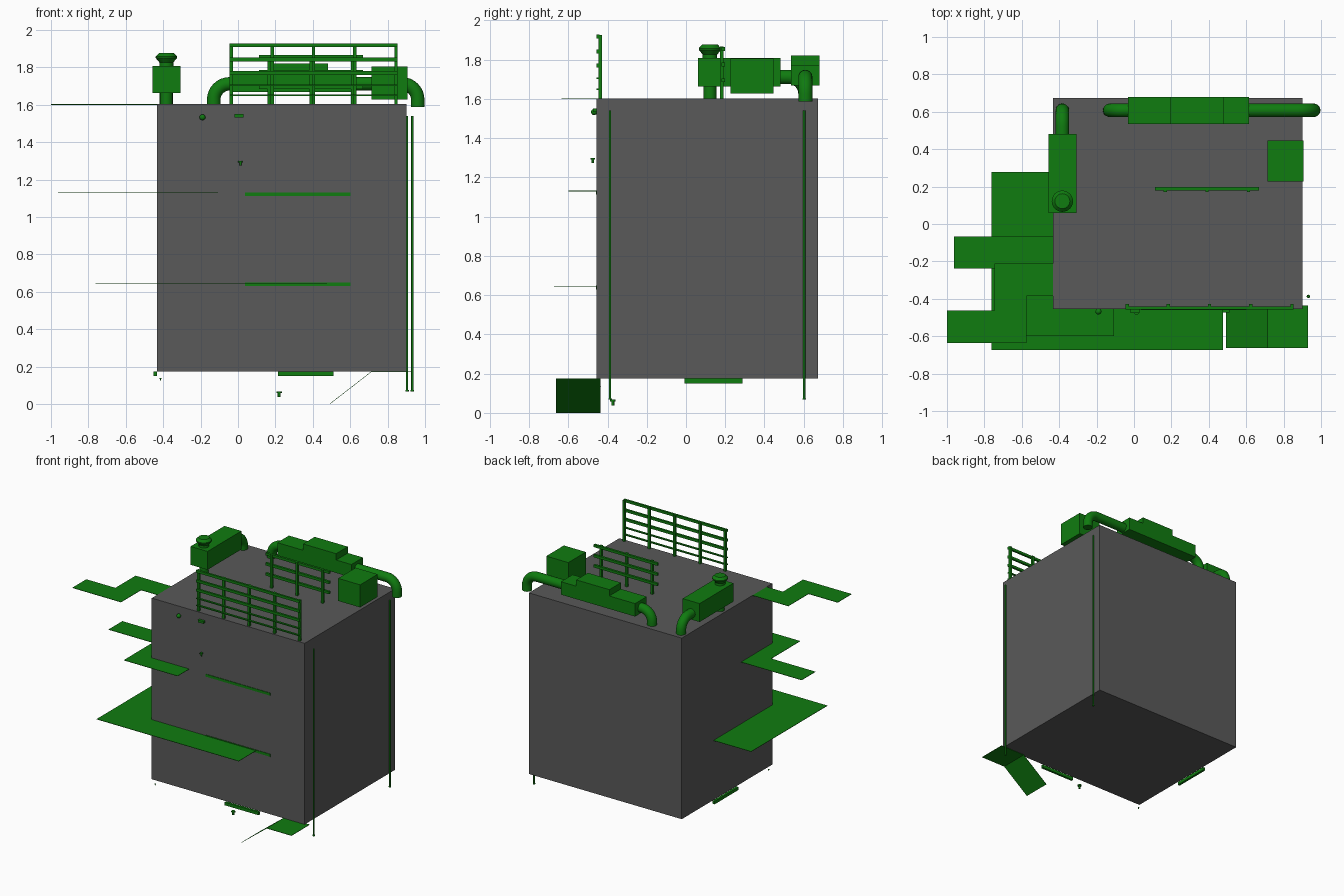
import bpy, bmesh, math
from mathutils import Vector

cube = bpy.data.objects.get("Cube")
if cube:
    bpy.data.objects.remove(cube, do_unlink=True)


def material(name, rgb):
    m = bpy.data.materials.new(name)
    m.use_nodes = True
    m.diffuse_color = (*rgb, 1)
    m.node_tree.nodes["Principled BSDF"].inputs["Base Color"].default_value = (*rgb, 1)
    return m


GREY = material("dark_grey", (0.1, 0.1, 0.1))
GREEN = material("green", (0.005, 0.2, 0.005))


def finish(name, bm, mat=GREEN, smooth=False):
    bmesh.ops.recalc_face_normals(bm, faces=bm.faces)
    me = bpy.data.meshes.new(name)
    bm.to_mesh(me)
    bm.free()
    me.materials.append(mat)
    ob = bpy.data.objects.new(name, me)
    bpy.context.collection.objects.link(ob)
    if smooth:
        bpy.ops.object.select_all(action='DESELECT')
        ob.select_set(True)
        bpy.context.view_layer.objects.active = ob
        bpy.ops.object.shade_smooth_by_angle(angle=math.radians(35))
    return ob


def add_box(bm, x, y, z):
    lo, hi = zip(x, y, z)
    verts = bmesh.ops.create_cube(bm, size=1)["verts"]
    for v in verts:
        v.co = [lo[i] if v.co[i] < 0 else hi[i] for i in range(3)]


def box(name, x, y, z, mat=GREEN):
    bm = bmesh.new()
    add_box(bm, x, y, z)
    return finish(name, bm, mat)


def plate(name, outline, z, t=0.003):
    """Thin horizontal slab from a plan outline."""
    bm = bmesh.new()
    face = bm.faces.new([bm.verts.new((x, y, z - t)) for x, y in outline])
    new = bmesh.ops.extrude_face_region(bm, geom=[face])["geom"]
    bmesh.ops.translate(bm, vec=(0, 0, t),
                        verts=[v for v in new if isinstance(v, bmesh.types.BMVert)])
    return finish(name, bm)


def lathe(name, x, y, profile, sides=24):
    bm = bmesh.new()
    rings = [[bm.verts.new((x + r * math.cos(math.tau * i / sides),
                            y + r * math.sin(math.tau * i / sides), z))
              for i in range(sides)] for r, z in profile]
    for a, b in zip(rings, rings[1:]):
        for i in range(sides):
            j = (i + 1) % sides
            bm.faces.new((a[i], a[j], b[j], b[i]))
    bm.faces.new(rings[0])
    bm.faces.new(rings[-1])
    return finish(name, bm, smooth=True)


def elbow_pipe(name, start, corner, end_z, r=0.036, bend=0.085, sides=20):
    """Pipe running level from start to corner, then bending down."""
    start, corner = Vector(start), Vector(corner)
    along, down = (corner - start).normalized(), Vector((0, 0, -1))
    side = along.cross(down)
    centre = corner - along * bend + down * bend
    path = [(start, down)]
    for k in range(9):
        a = math.pi / 2 * k / 8
        out = -down * math.cos(a) + along * math.sin(a)
        path.append((centre + out * bend, -out))
    path.append((Vector((corner.x, corner.y, end_z)), -along))
    bm = bmesh.new()
    rings = []
    for p, n in path:
        rings.append([bm.verts.new(p + r * (n * math.cos(math.tau * i / sides)
                                            + side * math.sin(math.tau * i / sides)))
                      for i in range(sides)])
    for a, b in zip(rings, rings[1:]):
        for i in range(sides):
            j = (i + 1) % sides
            bm.faces.new((a[i], a[j], b[j], b[i]))
    bm.faces.new(rings[0])
    bm.faces.new(rings[-1])
    return finish(name, bm, smooth=True)


# Main block
LEFT, RIGHT, FRONT, BACK, BASE, ROOF = -0.434, 0.9, -0.455, 0.673, 0.175, 1.603
box("main_block", (LEFT, RIGHT), (FRONT, BACK), (BASE, ROOF), GREY)

# Walkways wrapping the corner at three levels
plate("upper_walkway", [(-1, -0.635), (-0.576, -0.635), (-0.576, -0.385), (LEFT, -0.385),
                        (LEFT, -0.21), (-0.746, -0.21), (-0.746, -0.462), (-1, -0.462)], ROOF)
plate("middle_walkway", [(-0.576, -0.6), (-0.107, -0.6), (-0.107, FRONT), (LEFT, FRONT),
                         (LEFT, -0.067), (-0.962, -0.067), (-0.962, -0.238),
                         (-0.576, -0.238)], 1.132)
plate("lower_walkway", [(-0.762, -0.673), (0.477, -0.673), (0.477, FRONT), (LEFT, FRONT),
                        (LEFT, 0.277), (-0.762, 0.277)], 0.645)

# Landing with sloping ramp
plate("landing", [(0.714, -0.662), (0.93, -0.662), (0.93, -0.435), (0.714, -0.435)], BASE)
bm = bmesh.new()
add_box(bm, (0.492, 0.714), (-0.662, -0.435), (0, 0.003))
for v in bm.verts:
    if v.co.x > 0.6:
        v.co.z += BASE - 0.003
finish("ramp", bm)

# Front roof railing
bm = bmesh.new()
for i in range(5):
    x = -0.037 + 0.2205 * i
    add_box(bm, (x - 0.009, x + 0.009), (-0.446, -0.428), (ROOF, 1.925))
for z, h in ((1.918, 0.01), (1.842, 0.01), (1.77, 0.01), (1.705, 0.004), (1.65, 0.004)):
    add_box(bm, (-0.046, 0.854), (-0.456, -0.44), (z - h, z + h))
finish("front_railing", bm)

# Inner roof railing
bm = bmesh.new()
for x in (0.168, 0.39, 0.612):
    add_box(bm, (x - 0.009, x + 0.009), (0.172, 0.19), (ROOF, 1.867))
for z in (1.855, 1.775, 1.695):
    add_box(bm, (0.112, 0.668), (0.18, 0.198), (z - 0.01, z + 0.01))
finish("inner_railing", bm)

# Rear duct unit with a raised centre and two drop pipes
box("rear_duct_low", (-0.032, 0.615), (0.535, 0.68), (1.668, 1.77))
box("rear_duct_raised", (0.193, 0.482), (0.535, 0.68), (1.668, 1.82))
elbow_pipe("rear_pipe_west", (0, 0.608, 1.712), (-0.13, 0.608, 1.712), 1.605)
elbow_pipe("rear_pipe_east", (0.6, 0.608, 1.712), (0.961, 0.608, 1.712), 1.587)

# Vent unit with pipe and chimney cap
box("vent_unit", (-0.456, -0.308), (0.06, 0.482), (1.663, 1.808))
elbow_pipe("vent_pipe", (-0.383, 0.45, 1.712), (-0.383, 0.608, 1.712), 1.6)
lathe("vent_chimney", -0.383, 0.122, [(0.037, 1.8), (0.037, 1.826), (0.057, 1.85),
                                      (0.057, 1.858), (0.04, 1.876)])
lathe("vent_foot", -0.383, 0.122, [(0.033, ROOF), (0.033, 1.67)])

# Roof cabinet
box("roof_cabinet", (0.714, 0.906), (0.228, 0.447), (1.627, 1.805))

# Wall strips and lower edge strips
for name, z in (("upper_wall_strip", 1.122), ("lower_wall_strip", 0.64)):
    box(name, (0.037, 0.602), (FRONT - 0.004, FRONT + 0.01), (z - 0.01, z + 0.01))
box("front_edge_strip", (0.215, 0.51), (FRONT - 0.018, FRONT), (0.15, 0.174))
box("side_edge_strip", (LEFT - 0.018, LEFT), (-0.007, 0.288), (0.15, 0.174))

# Down pipes
for name, x, y in (("front_down_pipe", 0.932, -0.387), ("rear_down_pipe", 0.904, 0.602)):
    lathe(name, x, y, [(0.009, 0.068), (0.009, 0.074), (0.006, 0.074), (0.006, 1.541)], 12)

# Small fittings: wall lamps and hooks
for name, x, y, z, s in (("wall_hook", 0.013, -0.475, 1.298, 0.012),
                         ("floor_hook", 0.22, -0.373, 0.068, 0.015),
                         ("corner_hook", -0.414, -0.44, 0.138, 0.006)):
    lathe(name, x, y, [(s * 0.5, z - 2 * s), (s * 0.5, z - s * 0.6),
                       (s, z - s * 0.6), (s, z)], 12)
box("wall_lamp", (-0.018, 0.03), (-0.475, FRONT), (1.532, 1.55))
bm = bmesh.new()
bmesh.ops.create_uvsphere(bm, u_segments=16, v_segments=10, radius=0.016)
bmesh.ops.translate(bm, verts=bm.verts, vec=(-0.19, -0.468, 1.533))
finish("wall_bell", bm, smooth=True)
